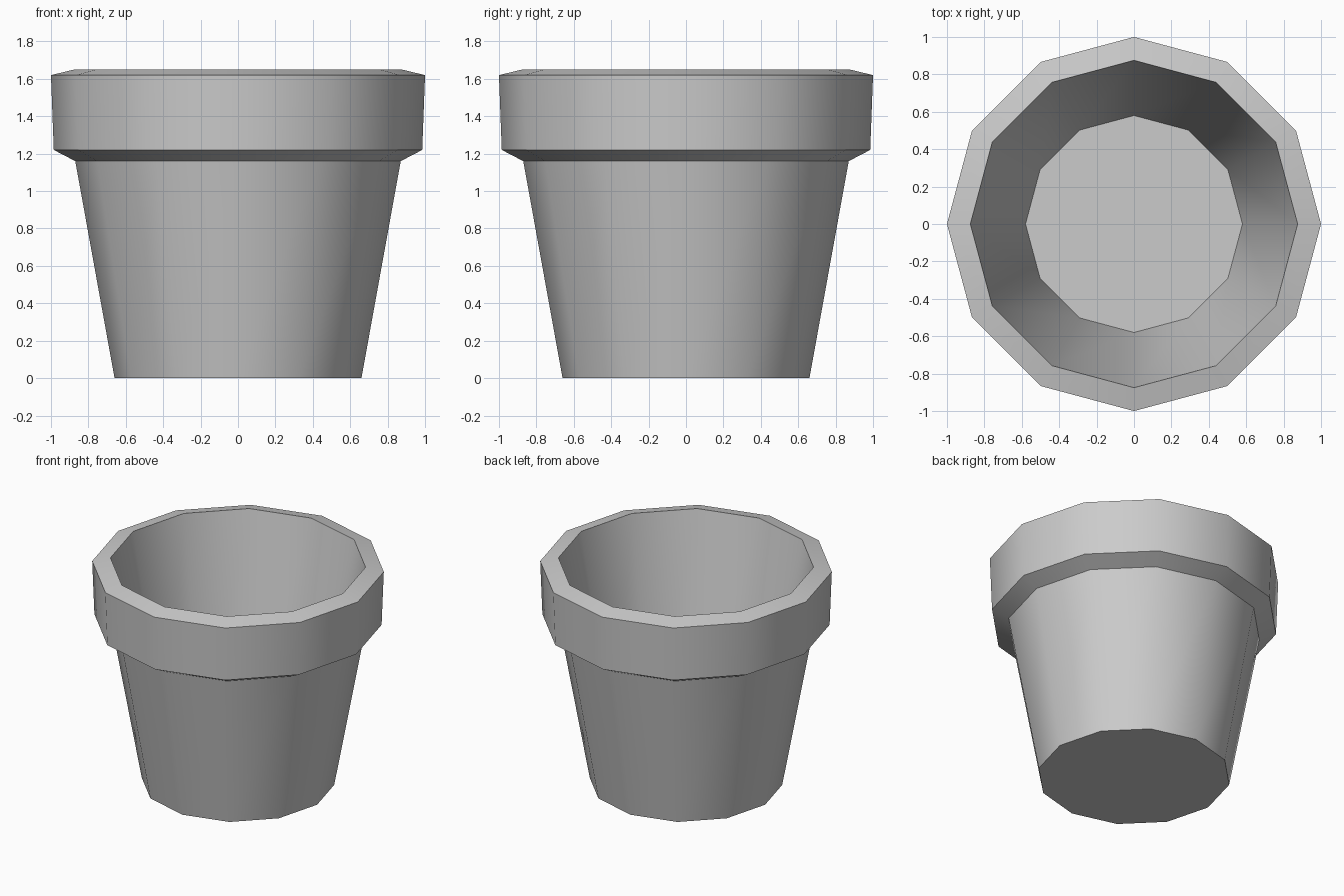
import bpy
import bmesh
from math import cos, sin, tau, radians

if "Cube" in bpy.data.objects:
    bpy.data.objects.remove(bpy.data.objects["Cube"], do_unlink=True)

SIDES = 12
# Radius and height, from the underside up over the rim and down to the floor
PROFILE = [(0.66, 0), (0.87, 1.16), (0.985, 1.22), (1.0, 1.62), (0.875, 1.65), (0.58, 0.08)]

# Plain grey finish
grey = bpy.data.materials.new("plain_grey")
grey.use_nodes = True
colour = (0.6, 0.6, 0.6, 1)
grey.diffuse_color = colour
grey.node_tree.nodes["Principled BSDF"].inputs["Base Color"].default_value = colour

# Lathe the pot wall as faceted rings
bm = bmesh.new()
rings = [[bm.verts.new((r * cos(tau * i / SIDES), r * sin(tau * i / SIDES), z))
          for i in range(SIDES)] for r, z in PROFILE]
for low, high in zip(rings, rings[1:]):
    for i in range(SIDES):
        j = (i + 1) % SIDES
        bm.faces.new((low[i], low[j], high[j], high[i]))

# Close the underside and the inner floor
bm.faces.new(reversed(rings[0]))
bm.faces.new(rings[-1])
bmesh.ops.recalc_face_normals(bm, faces=bm.faces)

mesh = bpy.data.meshes.new("flower_pot")
bm.to_mesh(mesh)
bm.free()
mesh.materials.append(grey)
pot = bpy.data.objects.new("flower_pot", mesh)
bpy.context.collection.objects.link(pot)

# Smooth around the pot, crisp at the rim and base
bpy.ops.object.select_all(action="DESELECT")
pot.select_set(True)
bpy.context.view_layer.objects.active = pot
bpy.ops.object.shade_smooth_by_angle(angle=radians(35))
